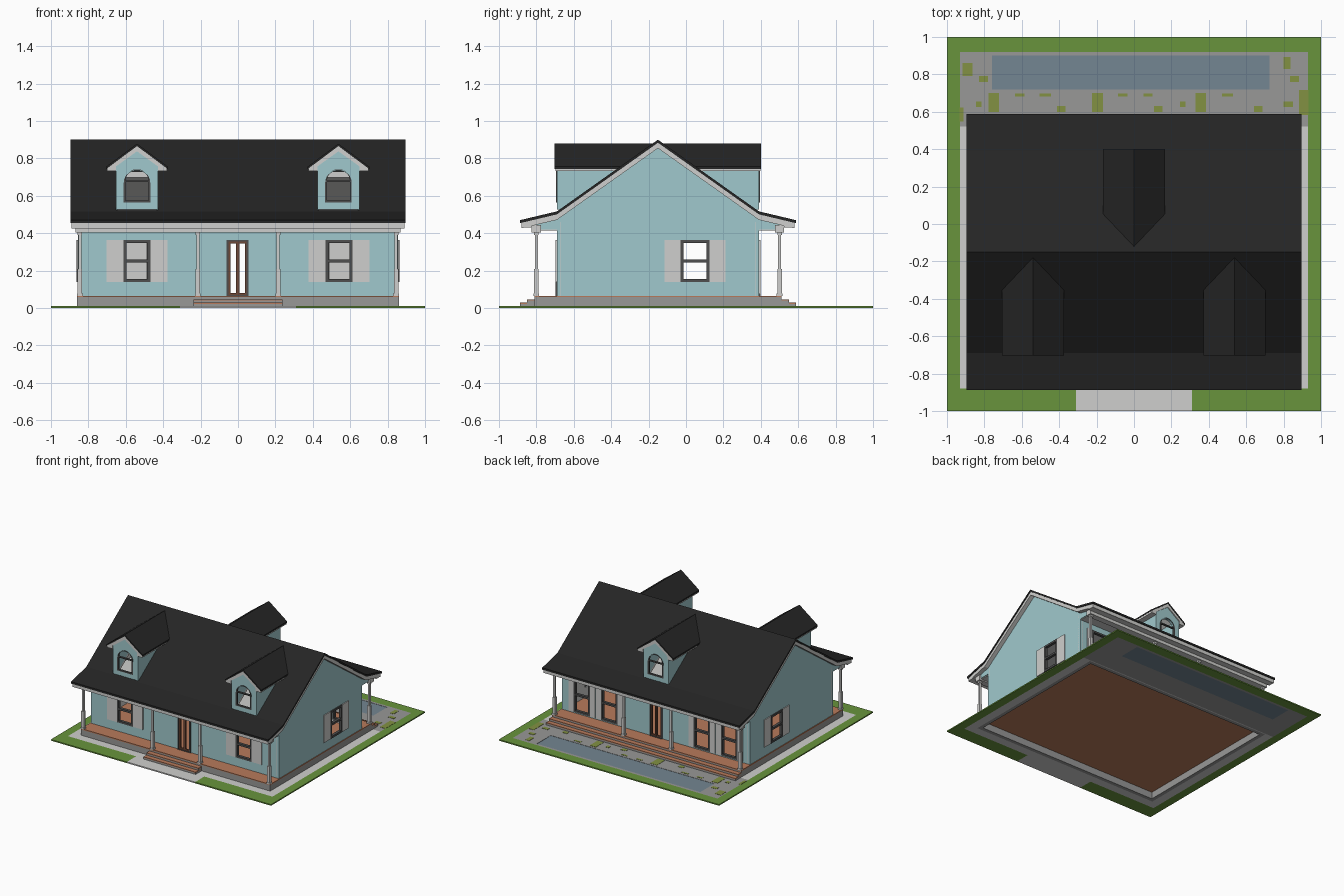
import bpy, bmesh, math

if "Cube" in bpy.data.objects:
    bpy.data.objects.remove(bpy.data.objects["Cube"])

def srgb(*c):
    return [((v / 255 + 0.055) / 1.055) ** 2.4 if v > 10 else v / 3294 for v in c] + [1]

def material(name, *c):
    m = bpy.data.materials.new(name)
    m.diffuse_color = srgb(*c)
    m.use_nodes = True
    m.node_tree.nodes["Principled BSDF"].inputs["Base Color"].default_value = m.diffuse_color
    return m

GRASS = material("grass green", 104, 148, 60)
MOSS = material("moss olive", 130, 145, 66)
LIGHT = material("light grey", 207, 207, 205)
STONE = material("stone grey", 152, 152, 151)
WATER = material("pool water", 116, 134, 146)
BLUE = material("wall blue", 160, 201, 205)
BLACK = material("roof black", 37, 37, 37)
FRAME = material("frame grey", 78, 78, 78)
DECK = material("terracotta", 184, 122, 91)
BROWN = material("door brown", 110, 72, 55)

R = -0.15          # y of the main ridge; t is the distance from it
G = 0.01           # ground top
FLOOR = 0.065      # porch floor height
WALL = 0.54        # t of the front and back walls
SX = 0.855         # x of the gable walls

def rect(a0, a1, b0, b1):
    return [(a0, b0), (a1, b0), (a1, b1), (a0, b1)]

def evaluated_mesh(ob):
    dg = bpy.context.evaluated_depsgraph_get()
    dg.update()
    return bpy.data.meshes.new_from_object(ob.evaluated_get(dg))

def plate(name, loops, mat, plane, lo, hi):
    """Filled outline (inner loops are holes) extruded between lo and hi."""
    lo, hi = sorted((lo, hi))
    cu = bpy.data.curves.new(name, 'CURVE')
    cu.dimensions = '2D'
    cu.fill_mode = 'BOTH'
    cu.extrude = (hi - lo) / 2
    for loop in loops:
        sp = cu.splines.new('POLY')
        sp.points.add(len(loop) - 1)
        for p, (a, b) in zip(sp.points, loop):
            p.co = (a, b, 0, 1)
        sp.use_cyclic_u = True
    tmp = bpy.data.objects.new(name + "_outline", cu)
    bpy.context.collection.objects.link(tmp)
    me = evaluated_mesh(tmp)
    bpy.data.objects.remove(tmp)
    mid = (lo + hi) / 2
    for v in me.vertices:
        a, b, c = v.co
        v.co = {'xy': (a, b, mid + c), 'xz': (a, mid - c, b), 'yz': (mid + c, a, b)}[plane]
    bm = bmesh.new()
    bm.from_mesh(me)
    bmesh.ops.remove_doubles(bm, verts=bm.verts, dist=1e-5)
    bmesh.ops.recalc_face_normals(bm, faces=bm.faces)
    bm.to_mesh(me)
    bm.free()
    me.name = name
    me.materials.clear()
    me.materials.append(mat)
    for p in me.polygons:
        p.material_index = 0
        p.use_smooth = False
    ob = bpy.data.objects.new(name, me)
    bpy.context.collection.objects.link(ob)
    return ob

def box(name, x0, x1, y0, y1, z0, z1, mat):
    return plate(name, [rect(x0, x1, y0, y1)], mat, 'xy', z0, z1)

def mirrored(half):
    """Close a half profile (from the ridge outward) about a = 0."""
    return half + [(-a, b) for a, b in reversed(half) if a > 0]

def window(name, plane, face, out, c, hw, z0, z1, shutter):
    """Double-hung frame with open panes and a pair of shutters."""
    zm, f = (z0 + z1) / 2, 0.016
    panes = [rect(c - hw + f, c + hw - f, z0 + f, zm - f / 2),
             rect(c - hw + f, c + hw - f, zm + f / 2, z1 - f)]
    plate(name + "_frame", [rect(c - hw, c + hw, z0, z1)] + panes, FRAME, plane,
          face - out * 0.015, face + out * 0.008)
    for k in (-1, 1):
        a, b = sorted((c + k * hw, c + k * (hw + shutter)))
        plate(name + "_shutter", [rect(a, b, z0, z1)], LIGHT, plane, face, face + out * 0.007)

def hole(c, hw, z0, z1):
    return rect(c - hw + 0.005, c + hw - 0.005, z0 + 0.005, z1 - 0.005)

# Lawn, walk, patio, pool and moss
plate("lawn", [[(-1, -1), (-.31, -1), (-.31, -.88), (-.93, -.88), (-.93, .92), (.93, .92),
                (.93, -.88), (.31, -.88), (.31, -1), (1, -1), (1, 1), (-1, 1)]], GRASS, 'xy', 0, G)
plate("walk", [[(-.31, -1), (.31, -1), (.31, -.88), (.93, -.88), (.93, .52), (-.93, .52),
                (-.93, -.88), (-.31, -.88)], rect(-.86, .86, R - .66, R + .66)], LIGHT, 'xy', 0, G)
pool = rect(-.76, .725, .72, .90)
plate("patio", [rect(-.93, .93, .52, .92), pool], STONE, 'xy', 0, G)
plate("pool", [pool], WATER, 'xy', 0, 0.008)
for x, y, w, h in [(-.89, .825, .055, .07), (-.805, .775, .05, .03), (-.75, .65, .055, .10),
                   (-.61, .69, .05, .016), (-.475, .69, .06, .016), (-.39, .615, .045, .03),
                   (-.195, .65, .06, .10), (-.06, .69, .05, .016), (.075, .69, .05, .016),
                   (.13, .615, .045, .03), (.26, .64, .03, .03), (.357, .65, .055, .10),
                   (.50, .69, .06, .016), (.665, .615, .045, .03), (.818, .86, .035, .065),
                   (.858, .775, .05, .03), (.907, .65, .05, .135), (.825, .64, .05, .03),
                   (-.922, .585, .02, .075), (-.83, .64, .03, .03)]:
    box("moss_patch", x - w / 2, x + w / 2, y - h / 2, y + h / 2, G - .004, G + .002, MOSS)

# Foundation, deck and steps
plate("foundation", [rect(-.86, .86, R - .66, R + .66), rect(-.83, .83, R - .63, R + .63)],
      STONE, 'xy', 0, .058)
box("deck_floor", -.86, .86, R - .66, R + .66, .056, FLOOR, DECK)
for s, hw in ((-1, .237), (1, .86)):
    for t, z in ((.70, .047), (.738, .029)):
        y0, y1 = sorted((R + s * .655, R + s * t))
        box("step_riser", -hw, hw, y0, y1, .004, z - .007, STONE)
        box("step_tread", -hw, hw, y0, y1, z - .007, z, DECK)

# Front and back walls with openings, windows and double doors
DOOR = (-.003, .058, FLOOR, .365)
fronts = {-1: [(c, .072, .14, .365, .09) for c in (-.54, .54)],
          1: [(c, .075, .075, .365, .045) for c in (-.67, -.42, .42, .67)]}
for s, side in ((-1, "front"), (1, "back")):
    y = R + s * WALL
    loops = [rect(-SX, SX, FLOOR, .46)] + [hole(*w[:4]) for w in fronts[s]] + [hole(*DOOR)]
    plate(side + "_wall", loops, BLUE, 'xz', y - s * .018, y)
    plate(side + "_lining", loops, LIGHT, 'xz', y - s * .022, y - s * .018)
    for c, hw, z0, z1, sh in fronts[s]:
        window(side + "_window", 'xz', y, s, c, hw, z0, z1, sh)
    c, hw, z0, z1 = DOOR
    plate(side + "_door_frame", [rect(c - hw, c + hw, z0, z1),
          rect(c - hw + .01, c + hw - .01, z0 + .004, z1 - .01)], FRAME, 'xz', y - s * .02, y + s * .008)
    for k in (-1, 1):
        a, b = sorted((c + k * .001, c + k * (hw - .01)))
        plate(side + "_door_leaf", [rect(a, b, z0 + .004, z1 - .01),
              rect(a + .01, b - .008, z0 + .016, z1 - .02)], BROWN, 'xz', y - s * .012, y)

# Gable walls with one window each
gable = mirrored([(0, .865), (WALL, .485), (.66, .455), (.66, .42), (WALL, .42), (WALL, FLOOR)])
gable = [(R + a, b) for a, b in gable]
SIDE = (.048, .077, .14, .365)
for s, side in ((-1, "left"), (1, "right")):
    loops = [gable, hole(*SIDE)]
    plate(side + "_gable_wall", loops, BLUE, 'yz', s * (SX - .018), s * SX)
    plate(side + "_gable_lining", loops, LIGHT, 'yz', s * (SX - .022), s * (SX - .018))
    window(side + "_window", 'yz', s * SX, s, *SIDE, .085)

# Attic floor, porch beams, eaves and posts
box("ceiling", -.85, .85, R - .67, R + .67, .415, .425, LIGHT)
for s in (-1, 1):
    y = lambda t: R + s * t
    box("porch_beam", -.868, .868, *sorted((y(.625), y(.675))), .405, .445, LIGHT)
    box("eave_box", -.89, .89, *sorted((y(.675), y(.725))), .43, .458, LIGHT)
    for x in (-.845, -.215, .215, .845):
        for part, h, z0, z1 in (("foot", .015, FLOOR, .078), ("base", .012, .078, .21),
                                ("shaft", .008, .21, .39), ("cap", .012, .39, .407)):
            box("post_" + part, x - h, x + h, y(.65) - h, y(.65) + h, z0, z1, LIGHT)

# Main roof: black shingles over a light underlayer, both extruded along x
def band(top, thick, drop=0):
    up = [(a, b - drop) for a, b in top]
    return [(R + a, b) for a, b in
            [(-a, b) for a, b in reversed(up)] + up[1:] +
            [(a, b - thick) for a, b in reversed(up)] + [(-a, b - thick) for a, b in up[1:]]]

line = [(0, .90), (WALL, .517), (.738, .47)]
roof = [plate("roof_shingles", [band(line, .016)], BLACK, 'yz', -.895, .895),
        plate("roof_underlayer", [band(line[:2] + [(.73, .472)], .03, .0155)], LIGHT, 'yz', -.89, .89)]

# Openings in the roof below each dormer
dormers = [(-.54, -1), (.537, -1), (0, 1)]
for ob in roof:
    for c, s in dormers:
        cutter = box("cutter", c - .104, c + .104, *sorted((R + s * .22, R + s * .532)), .4, 1, LIGHT)
        cutter.hide_render = True
        mod = ob.modifiers.new("opening", 'BOOLEAN')
        mod.operation = 'DIFFERENCE'
        mod.object = cutter
        me = evaluated_mesh(ob)
        ob.modifiers.clear()
        ob.data = me
        bpy.data.objects.remove(cutter)

def arch(c, hw, z0, zs, n=14):
    return [(c - hw, z0), (c + hw, z0)] + [
        (c + hw * math.cos(math.pi * i / n), zs + hw * math.sin(math.pi * i / n)) for i in range(n + 1)]

# Dormers: front wall, cheeks, arched window, roof and trim
for c, s in dormers:
    y = lambda t: R + s * t
    shift = lambda pts: [(c + a, b) for a, b in pts]
    wall = shift(mirrored([(0, .855), (.113, .77), (.113, .527)]))
    plate("dormer_wall", [wall, arch(c, .066, .57, .67)], BLUE, 'xz', y(.526), y(.541))
    plate("dormer_window_frame", [arch(c, .071, .565, .67), rect(c - .061, c + .061, .575, .675),
          arch(c, .061, .683, .683)[2:]], FRAME, 'xz', y(.53), y(.546))
    cheek = [(y(.53), .50), (y(.53), .765), (y(.17), .765)]
    for k in (-1, 1):
        plate("dormer_cheek", [cheek], BLUE, 'yz', c + k * .103, c + k * .113)
    shingles = [(0, .879), (.165, .756), (.165, .743), (0, .866)]
    trim = [(0, .8665), (.16, .747), (.16, .732), (.113, .732), (.113, .757), (0, .838)]
    for name, half, t0, t1, mat in (("dormer_shingles", shingles, .03, .552, BLACK),
                                    ("dormer_trim", trim, .10, .549, LIGHT)):
        other = [(-a, b) for a, b in reversed(half[1:-1])]
        plate(name, [shift(half + other)], mat, 'xz', y(t0), y(t1))
